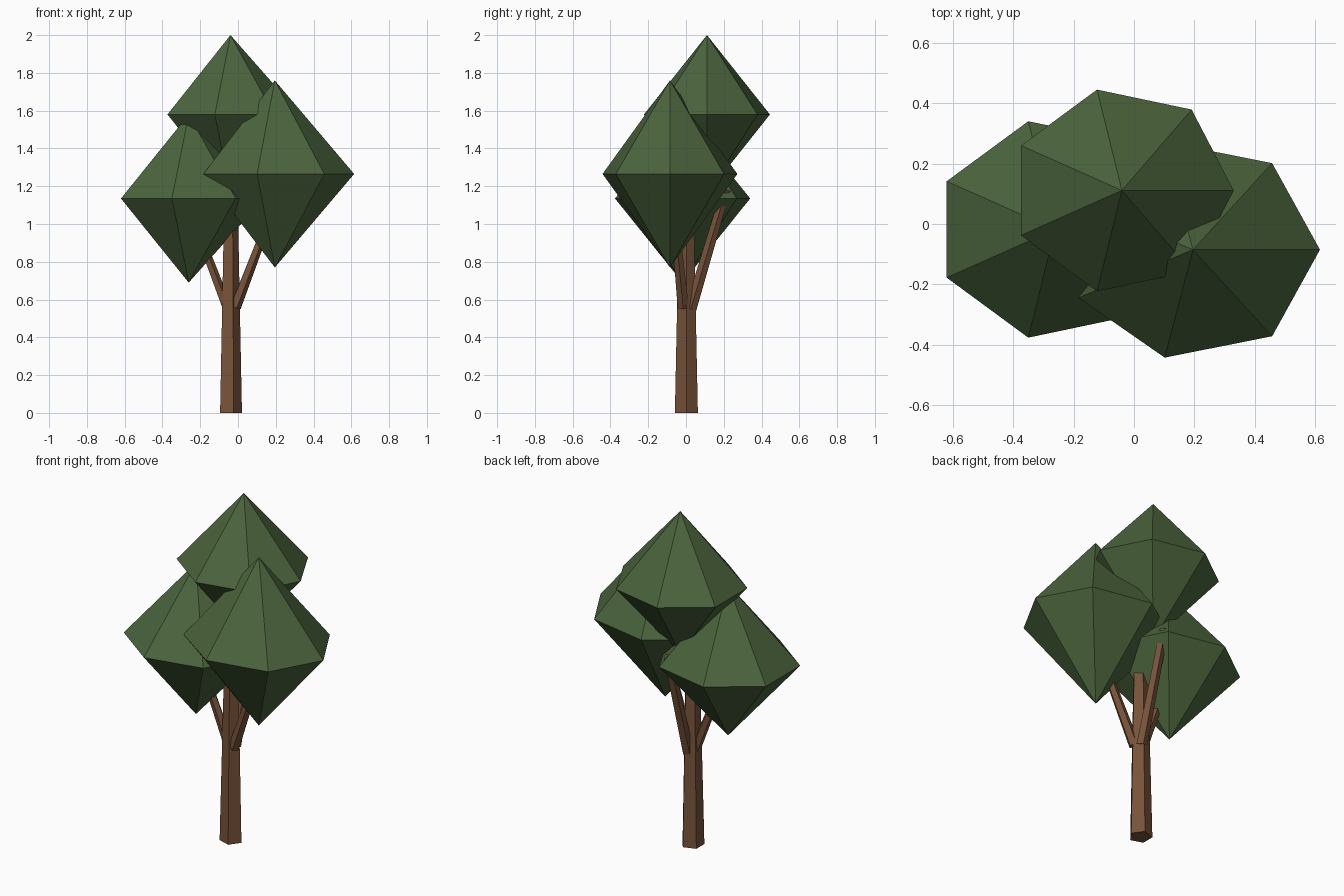
import bpy, bmesh, math
from mathutils import Vector, Matrix

if "Cube" in bpy.data.objects:
    bpy.data.objects.remove(bpy.data.objects["Cube"])


def material(name, rgb):
    m = bpy.data.materials.new(name)
    m.diffuse_color = (*rgb, 1)
    m.use_nodes = True
    m.node_tree.nodes["Principled BSDF"].inputs["Base Color"].default_value = m.diffuse_color
    return m


BARK = material("bark brown", (0.185, 0.086, 0.042))
LEAF = material("leaf green", (0.070, 0.127, 0.046))


def finish(name, bm, mat):
    bmesh.ops.recalc_face_normals(bm, faces=bm.faces)
    me = bpy.data.meshes.new(name)
    bm.to_mesh(me)
    bm.free()
    me.materials.append(mat)
    ob = bpy.data.objects.new(name, me)
    bpy.context.collection.objects.link(ob)


def limb(name, a, b, r1, r2):
    """Five-sided tapered post from a to b."""
    a, b = Vector(a), Vector(b)
    d = b - a
    rot = Vector((0, 0, 1)).rotation_difference(d).to_matrix().to_4x4()
    bm = bmesh.new()
    rings = []
    for r, z in ((r1, 0), (r2, d.length)):
        ring = []
        for i in range(5):
            t = math.tau * i / 5
            ring.append(bm.verts.new((r * math.cos(t), r * math.sin(t), z)))
        rings.append(ring)
    lo, hi = rings
    for i in range(5):
        j = (i + 1) % 5
        bm.faces.new((lo[i], lo[j], hi[j], hi[i]))
    bm.faces.new(lo[::-1])
    bm.faces.new(hi)
    bm.transform(Matrix.Translation(a) @ rot)
    finish(name, bm, BARK)


def crown(name, centre, rx, ry, rz):
    """Seven-sided double pyramid of leaves."""
    c = Vector(centre)
    bm = bmesh.new()
    top = bm.verts.new(c + Vector((0, 0, rz)))
    bottom = bm.verts.new(c - Vector((0, 0, rz)))
    ring = []
    for i in range(7):
        t = math.tau * i / 7
        ring.append(bm.verts.new(c + Vector((rx * math.cos(t), ry * math.sin(t), 0))))
    for i in range(7):
        j = (i + 1) % 7
        bm.faces.new((ring[i], ring[j], top))
        bm.faces.new((ring[j], ring[i], bottom))
    finish(name, bm, LEAF)


# Trunk and three branches
limb("trunk", (-0.043, 0.002, 0), (-0.041, 0.002, 1.1), 0.064, 0.040)
limb("right_branch", (-0.015, -0.015, 0.56), (0.165, -0.06, 1.03), 0.031, 0.022)
limb("left_branch", (-0.06, 0.0, 0.56), (-0.22, -0.015, 0.98), 0.028, 0.021)
limb("back_branch", (-0.03, 0.025, 0.55), (-0.03, 0.212, 1.18), 0.032, 0.025)

# Leaf crowns
crown("top_crown", (-0.04, 0.111, 1.58), 0.37, 0.342, 0.42)
crown("right_crown", (0.195, -0.085, 1.265), 0.42, 0.366, 0.495)
crown("left_crown", (-0.261, -0.018, 1.135), 0.398, 0.367, 0.445)
